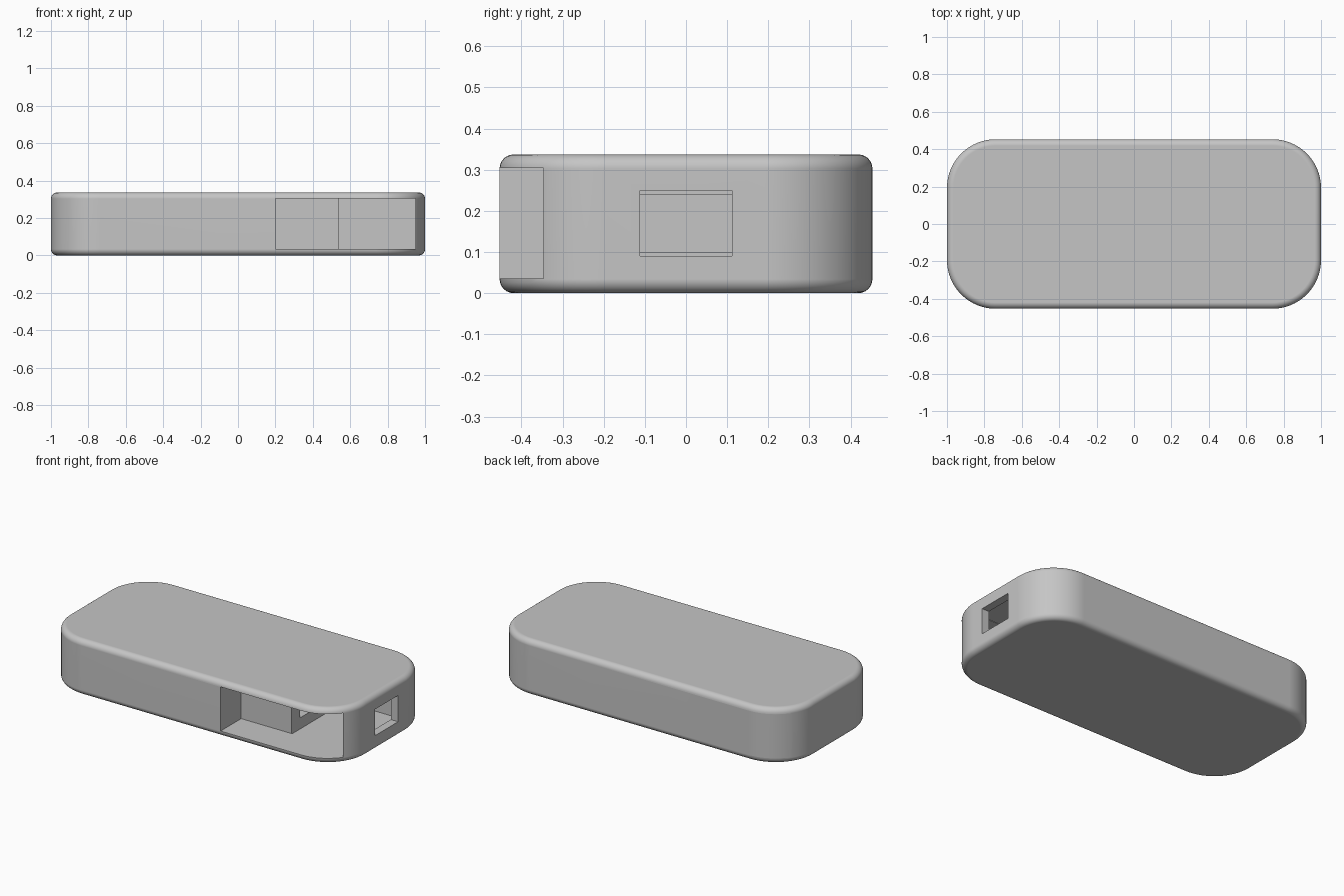
import bpy, bmesh, math
from mathutils import Vector

if "Cube" in bpy.data.objects:
    bpy.data.objects.remove(bpy.data.objects["Cube"])

# Overall size of the case
HALF_X, HALF_Y, HEIGHT = 1.0, 0.453, 0.337
CORNER, FILLET = 0.26, 0.034
CORNER_STEPS, FILLET_STEPS = 16, 6

grey = bpy.data.materials.new("grey_plastic")
grey.use_nodes = True
colour = (0.56, 0.56, 0.56, 1)
grey.diffuse_color = colour
grey.node_tree.nodes["Principled BSDF"].inputs["Base Color"].default_value = colour


def make_object(name, bm):
    bmesh.ops.recalc_face_normals(bm, faces=bm.faces)
    mesh = bpy.data.meshes.new(name)
    bm.to_mesh(mesh)
    bm.free()
    obj = bpy.data.objects.new(name, mesh)
    mesh.materials.append(grey)
    bpy.context.collection.objects.link(obj)
    return obj


def rounded_ring(bm, inset, z):
    """One horizontal rounded-rectangle loop of vertices."""
    radius = CORNER - inset
    verts = []
    for quarter, (sx, sy) in enumerate([(1, 1), (-1, 1), (-1, -1), (1, -1)]):
        for i in range(CORNER_STEPS + 1):
            a = (quarter + i / CORNER_STEPS) * math.pi / 2
            verts.append(bm.verts.new((sx * (HALF_X - CORNER) + radius * math.cos(a),
                                       sy * (HALF_Y - CORNER) + radius * math.sin(a), z)))
    return verts


def case_body():
    """Stack of rings with filleted top and bottom edges."""
    bm = bmesh.new()
    levels = []
    for i in range(FILLET_STEPS + 1):
        a = i / FILLET_STEPS * math.pi / 2
        levels.append((FILLET * (1 - math.sin(a)), FILLET * (1 - math.cos(a))))
    levels += [(inset, HEIGHT - z) for inset, z in reversed(levels)]
    rings = [rounded_ring(bm, inset, z) for inset, z in levels]
    for low, high in zip(rings, rings[1:]):
        for i in range(len(low)):
            j = (i + 1) % len(low)
            bm.faces.new((low[i], low[j], high[j], high[i]))
    bm.faces.new(rings[0])
    bm.faces.new(rings[-1])
    return make_object("case_body", bm)


def cut_box(target, name, low, high, turn):
    """Subtract a box; turn = -1 gives the copy rotated half a turn about z."""
    low, high = Vector(low), Vector(high)
    bm = bmesh.new()
    bmesh.ops.create_cube(bm, size=1)
    for v in bm.verts:
        v.co = (low + high) / 2 + v.co * (high - low)
        v.co.x *= turn
        v.co.y *= turn
    cutter = make_object(name, bm)
    cutter.hide_render = True
    mod = target.modifiers.new(name, 'BOOLEAN')
    mod.operation, mod.solver, mod.object = 'DIFFERENCE', 'EXACT', cutter
    bpy.ops.object.modifier_apply(modifier=mod.name)
    bpy.data.objects.remove(cutter)


body = case_body()
bpy.context.view_layer.objects.active = body
body.select_set(True)

# Openings: the same set at each end
cuts = {
    "side_slot": ((0.2, -0.6, 0.035), (0.95, -0.255, 0.304)),
    "end_chamber": ((0.54, -0.256, 0.032), (0.951, 0.255, 0.307)),
    "end_port": ((0.9, -0.112, 0.09), (1.1, 0.112, 0.25)),
    "inner_tunnel": ((0.03, -0.175, 0.1), (0.6, 0.175, 0.24)),
}
for turn in (1, -1):
    for name, (low, high) in cuts.items():
        cut_box(body, name, low, high, turn)

# Smooth fillets, crisp openings
bpy.ops.object.shade_smooth_by_angle(angle=math.radians(30))
normals = body.modifiers.new("flat_panels", 'WEIGHTED_NORMAL')
normals.keep_sharp = True
